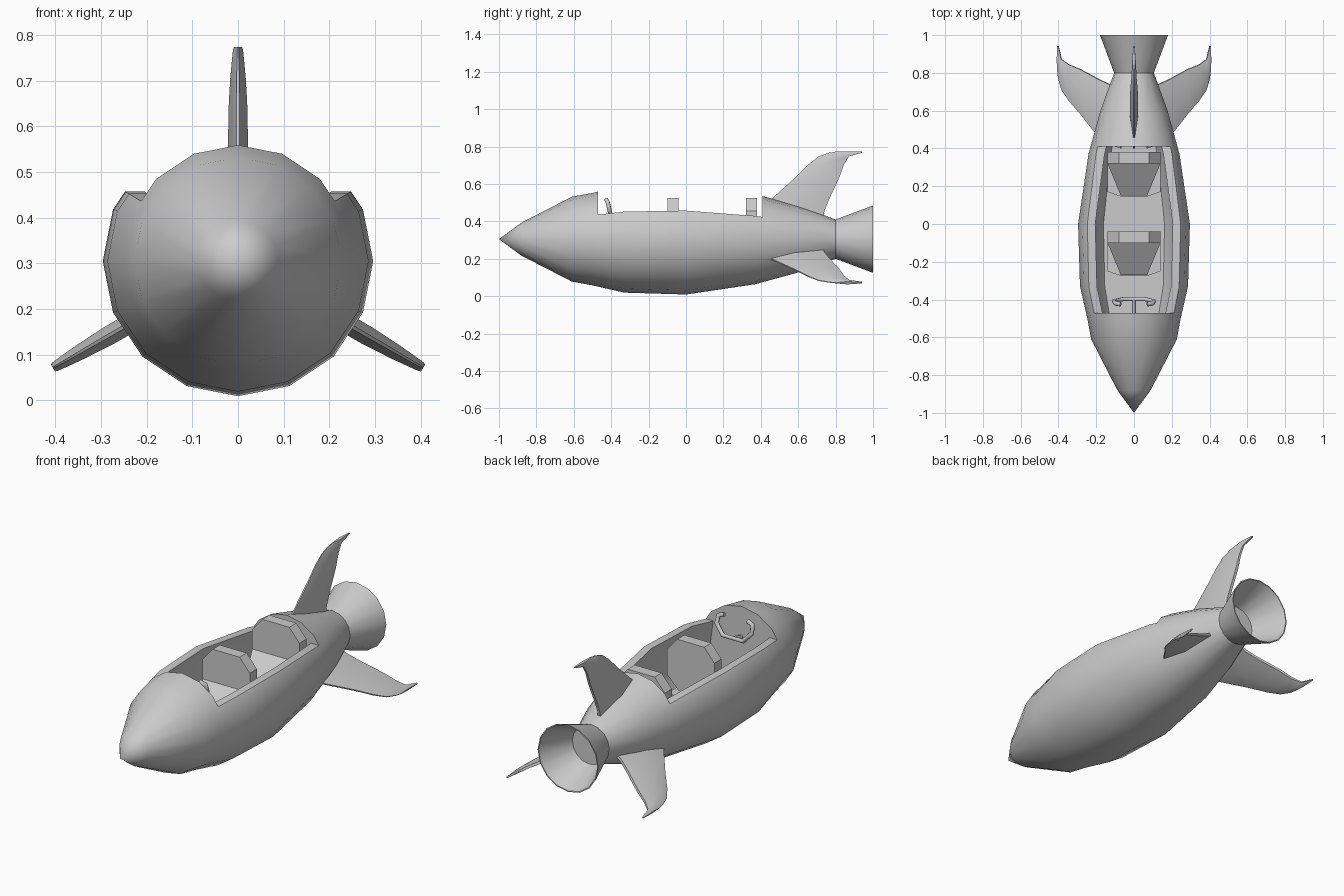
import bpy, bmesh, math
from mathutils import Matrix, Vector

if "Cube" in bpy.data.objects:
    bpy.data.objects.remove(bpy.data.objects["Cube"])

AXIS_Z = 0.305
RAD = math.radians


def finish(bm, name, angle=30):
    bmesh.ops.remove_doubles(bm, verts=bm.verts, dist=1e-5)
    bmesh.ops.recalc_face_normals(bm, faces=bm.faces)
    me = bpy.data.meshes.new(name)
    bm.to_mesh(me)
    bm.free()
    ob = bpy.data.objects.new(name, me)
    bpy.context.collection.objects.link(ob)
    smooth(ob, angle)
    return ob


def smooth(ob, angle):
    bpy.ops.object.select_all(action='DESELECT')
    bpy.context.view_layer.objects.active = ob
    ob.select_set(True)
    bpy.ops.object.shade_smooth_by_angle(angle=RAD(angle))


def loft(name, rings, caps=True, angle=30):
    bm = bmesh.new()
    vs = [[bm.verts.new(p) for p in r] for r in rings]
    n = len(vs[0])
    for a, b in zip(vs, vs[1:]):
        for i in range(n):
            bm.faces.new((a[i], a[(i + 1) % n], b[(i + 1) % n], b[i]))
    if caps:
        bm.faces.new(vs[0])
        bm.faces.new(vs[-1])
    return finish(bm, name, angle)


def ring(y, r, n=16):
    return [(r * math.sin(math.tau * i / n), y, AXIS_Z + r * math.cos(math.tau * i / n))
            for i in range(n)]


# Hull with the flared nozzle, closed inside the nozzle
profile = [(-1, 0), (-.88, .088), (-.61, .227), (-.5, .247), (-.33, .286), (0, .3 - .004),
           (.37, .241), (.6, .178), (.8, .105), (1, .18), (1, .174), (.82, .1), (.82, 0)]
hull = loft("hull", [ring(y, r) for y, r in profile], caps=False)


def radius(y):
    for (a, ra), (b, rb) in zip(profile, profile[1:]):
        if a <= y <= b:
            return ra + (rb - ra) * (y - a) / (b - a)


# Cockpit cutter: inner tub, flat rim, everything above the rim
sections = []
for y in (-.47, -.33, 0, .37, .41):
    R = radius(y)
    r = R - .068
    zr = AXIS_Z + R * math.sin(RAD(31))
    half = [(r * .71, .14), (r * .97, AXIS_Z - r * .38), (r, AXIS_Z), (r * .9, zr),
            (.5, zr), (.5, .9)]
    pts = half + [(-x, z) for x, z in reversed(half)]
    sections.append([(x, y, z) for x, z in pts])
cutter = loft("cockpit_cutter", sections)
cutter.hide_render = True
mod = hull.modifiers.new("cockpit", 'BOOLEAN')
mod.object = cutter
mod.operation = 'DIFFERENCE'
mod.solver = 'EXACT'
bpy.context.view_layer.objects.active = hull
bpy.ops.object.modifier_apply(modifier=mod.name)
bpy.data.objects.remove(cutter)
smooth(hull, 30)

# Three swept fins: (radius, leading y, trailing y, half thickness)
fin_rows = [(.08, .40, .73, .022), (.15, .42, .74, .022), (.213, .455, .765, .022),
            (.33, .585, .82, .021), (.40, .655, .845, .017), (.443, .71, .872, .013),
            (.462, .765, .942, .011), (.468, .80, .942, .009)]
for k, name in enumerate(("top_fin", "right_fin", "left_fin")):
    rows = []
    for r, a, b, t in fin_rows:
        m, q = a + (b - a) * .45, t * .35
        rows.append([(-q * .5, a, r), (q * .5, a, r), (t, m, r), (q, b, r), (-q, b, r), (-t, m, r)])
    fin = loft(name, rows, angle=40)
    fin.data.transform(Matrix.Translation((0, 0, AXIS_Z)) @ Matrix.Rotation(RAD(120 * k), 4, 'Y'))


def slab(name, pts, offset):
    off = Vector(offset)
    return loft(name, [pts, [Vector(p) + off for p in pts]], angle=20)


# Seats: upright chamfered back, sloping bucket, base block
for name, y in (("front_seat", -.10), ("rear_seat", .32)):
    back = [(-.07, .25), (.07, .25), (.14, .32), (.14, .455), (.08, .525),
            (-.08, .525), (-.14, .455), (-.14, .32)]
    slab(name + "_back", [(x, y, z) for x, z in back], (0, .06, 0))
    slab(name + "_bucket", [(-.14, y, .35), (.14, y, .35), (.07, y - .17, .235),
                            (-.07, y - .17, .235)], (0, 0, -.05))
    base = [(-.14, y + .06), (.14, y + .06), (.14, y - .15), (.07, y - .175),
            (-.07, y - .175), (-.14, y - .15)]
    slab(name + "_base", [(x, yy, .13) for x, yy in base], (0, 0, .09))


def tube(name, pts, r):
    cu = bpy.data.curves.new(name, 'CURVE')
    cu.dimensions = '3D'
    cu.bevel_depth = r
    cu.bevel_resolution = 1
    cu.use_fill_caps = True
    sp = cu.splines.new('POLY')
    sp.points.add(len(pts) - 1)
    for p, c in zip(sp.points, pts):
        p.co = (*c, 1)
    ob = bpy.data.objects.new(name, cu)
    bpy.context.collection.objects.link(ob)


# Steering yoke and its column
side = [(.07, -.425, .515), (.10, -.42, .505), (.105, -.41, .465), (.06, -.398, .415)]
tube("steering_yoke", side + [(-x, y, z) for x, y, z in reversed(side)], .012)
tube("steering_column", [(0, -.40, .415), (0, -.49, .39)], .01)
